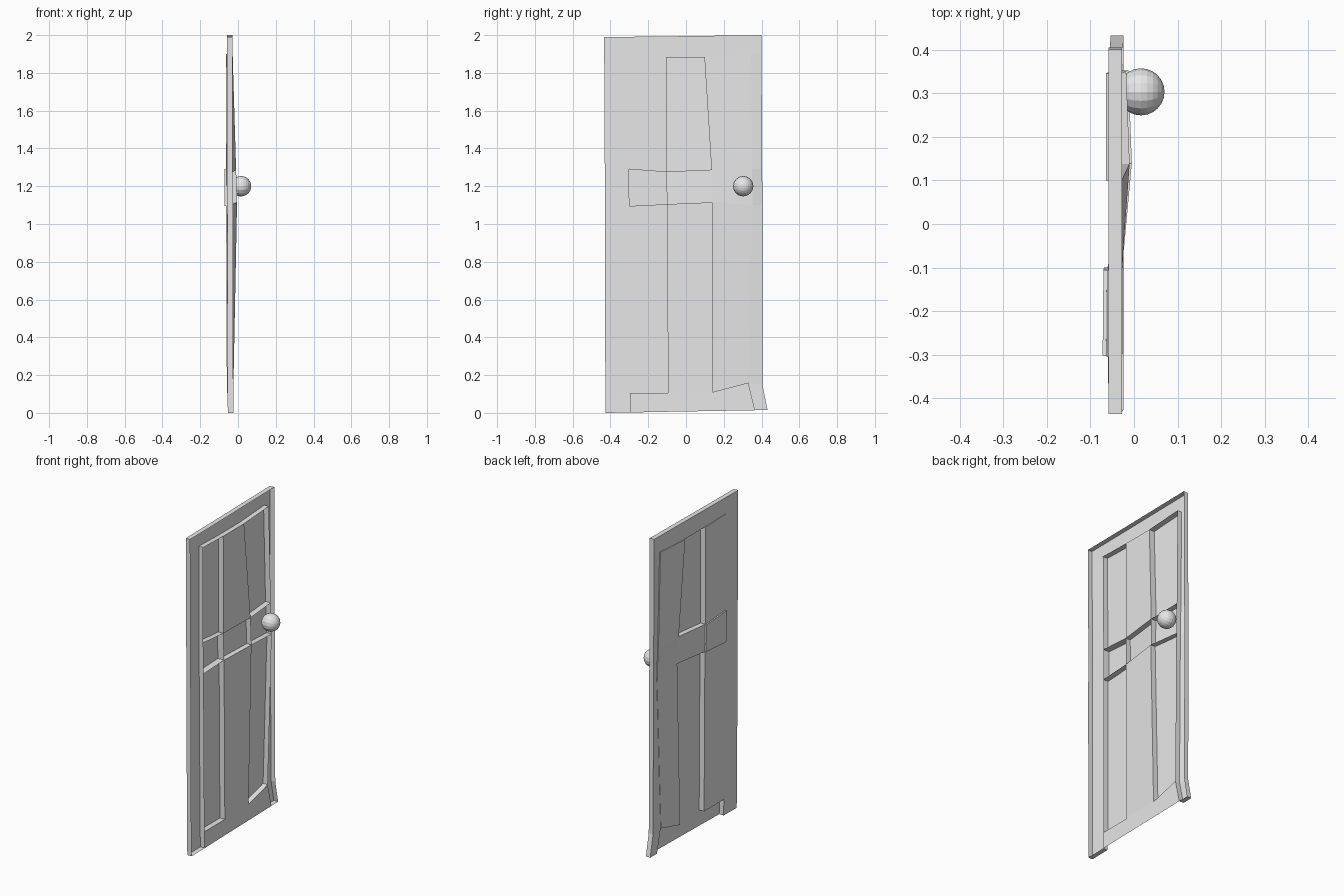
import bpy, bmesh, math
from mathutils import Matrix

if "Cube" in bpy.data.objects:
    bpy.data.objects.remove(bpy.data.objects["Cube"])

grey = bpy.data.materials.new("plain_grey")
grey.diffuse_color = (0.8, 0.8, 0.8, 1)
grey.use_nodes = True
grey.node_tree.nodes["Principled BSDF"].inputs["Base Color"].default_value = grey.diffuse_color

# Warped door lattice, rows from top to bottom: (y, z) per column
YZ = [
    [(-.435, 1.99), (-.305, 1.991), (-.105, 1.993), (.10, 1.996), (.345, 1.999), (.40, 2.0)],
    [(-.433, 1.89), (-.305, 1.89), (-.105, 1.885), (.10, 1.885), (.345, 1.90), (.40, 1.89)],
    [(-.43, 1.29), (-.302, 1.29), (-.105, 1.275), (.138, 1.285), (.35, 1.295), (.403, 1.29)],
    [(-.43, 1.10), (-.30, 1.095), (-.10, 1.105), (.14, 1.115), (.352, 1.10), (.405, 1.10)],
    [(-.427, .105), (-.297, .105), (-.095, .105), (.14, .11), (.33, .16), (.405, .15)],
    [(-.425, .0), (-.295, .002), (-.095, .006), (.14, .01), (.365, .014), (.432, .015)],
]
# Depth (x) of the lattice points
X = [
    [-.028] * 6,
    [-.028] * 6,
    [-.028, -.030, -.028, -.010, -.018, -.028],
    [-.027, -.029, -.027, -.005, -.013, -.028],
    [-.025] * 6,
    [-.024] * 6,
]
# Which part each lattice cell belongs to
PARTS = ["FFFFF", "FACBF", "FDEGF", "FHCIF", "FCCCF"]
# Part name and how far it is pushed back
INFO = {
    "F": ("outer_frame", .030), "C": ("centre_stile_and_bottom_rail", 0),
    "A": ("upper_left_panel", .034), "B": ("upper_right_panel", .036),
    "D": ("rail_left_panel", .042), "E": ("rail_centre_panel", .032),
    "G": ("rail_right_panel", .034), "H": ("lower_left_panel", .034),
    "I": ("lower_right_panel", .032),
}


def add_object(bm, name):
    mesh = bpy.data.meshes.new(name)
    bm.to_mesh(mesh)
    bm.free()
    mesh.materials.append(grey)
    obj = bpy.data.objects.new(name, mesh)
    bpy.context.collection.objects.link(obj)
    return obj


# Each part is a pushed-back sheet with walls up to the front plane
for key, (name, depth) in INFO.items():
    bm = bmesh.new()
    v = {}
    for r in range(6):
        for c in range(6):
            y, z = YZ[r][c]
            v[r, c] = bm.verts.new((X[r][c], y, z))
    for r in range(5):
        for c in range(5):
            if PARTS[r][c] == key:
                bm.faces.new((v[r, c], v[r + 1, c], v[r + 1, c + 1], v[r, c + 1]))
    bmesh.ops.delete(bm, geom=[p for p in bm.verts if not p.link_faces], context='VERTS')
    if depth:
        rim = [e for e in bm.edges if e.is_boundary]
        sheet = list(bm.verts)
        out = bmesh.ops.extrude_edge_only(bm, edges=rim)["geom"]
        front = {g for g in out if isinstance(g, bmesh.types.BMVert)}
        for p in sheet:
            if p not in front:
                p.co.x -= depth
    bmesh.ops.recalc_face_normals(bm, faces=bm.faces[:])
    if sum(f.normal.x for f in bm.faces) < 0:
        bmesh.ops.reverse_faces(bm, faces=bm.faces[:])
    add_object(bm, name)

# Faceted round knob
bm = bmesh.new()
bmesh.ops.create_uvsphere(bm, u_segments=16, v_segments=12, radius=.054,
                          matrix=Matrix.Translation((.016, .303, 1.2))
                          @ Matrix.Rotation(math.pi / 2, 4, 'Y'))
add_object(bm, "door_knob")
